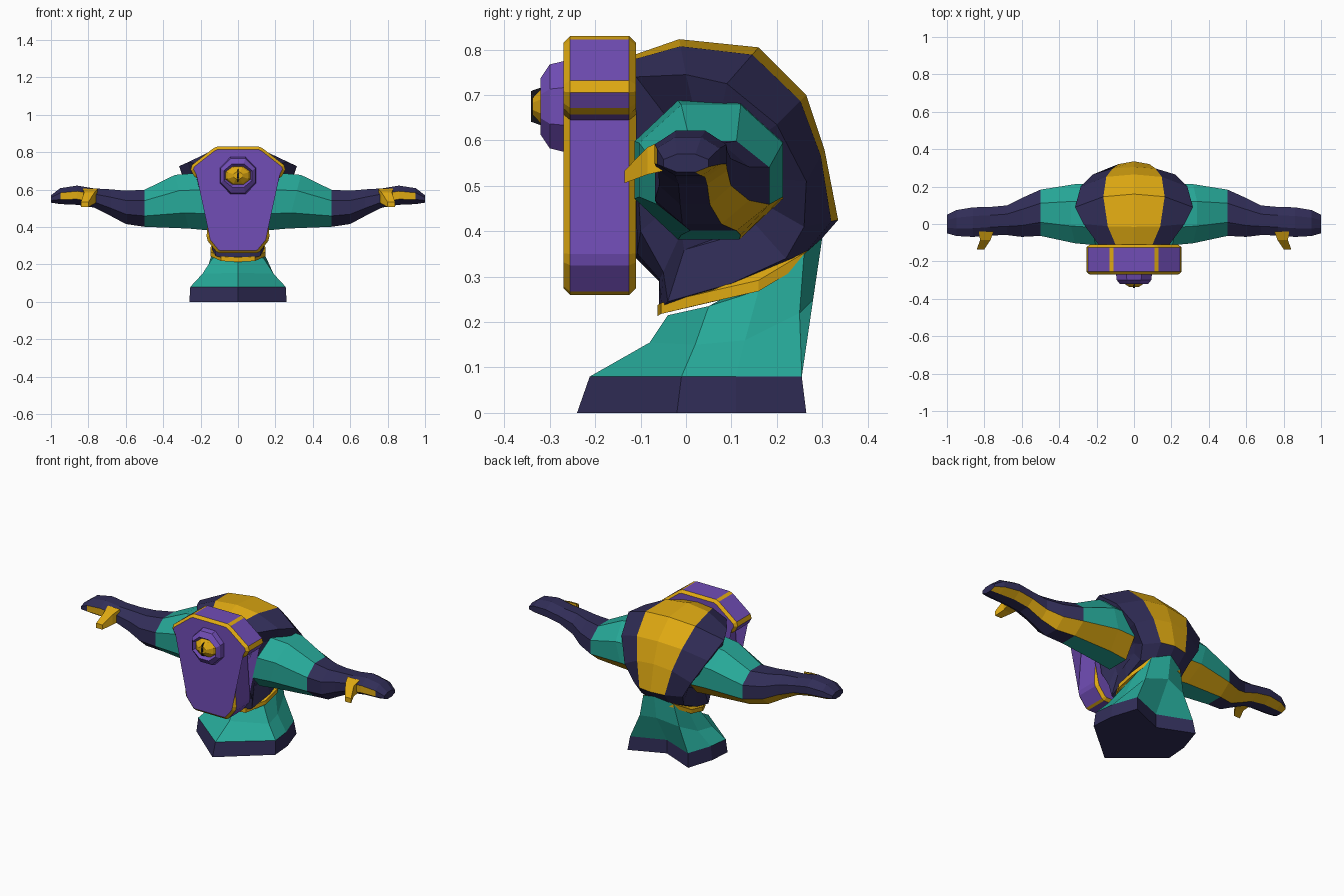
import bpy, bmesh, math

if "Cube" in bpy.data.objects:
    bpy.data.objects.remove(bpy.data.objects["Cube"])

COLOURS = {"navy": (0.03, 0.026, 0.095), "teal": (0.02, 0.40, 0.32), "purple": (0.165, 0.075, 0.47),
           "gold": (0.74, 0.40, 0.006), "black": (0.008, 0.008, 0.012)}
NAMES = list(COLOURS)
MATS = []
for n, c in COLOURS.items():
    m = bpy.data.materials.new(n)
    m.diffuse_color = (*c, 1)
    m.use_nodes = True
    m.node_tree.nodes["Principled BSDF"].inputs["Base Color"].default_value = m.diffuse_color
    MATS.append(m)


def loft(name, rings, rule, caps=(None, None)):
    """Skin equal-length rings; rule(ring, side) gives a colour; caps colour the ends."""
    bm = bmesh.new()
    rows = [[bm.verts.new(p) for p in r] for r in rings]
    n = len(rows[0])
    for i in range(len(rows) - 1):
        for j in range(n):
            k = (j + 1) % n
            f = bm.faces.new((rows[i][j], rows[i][k], rows[i + 1][k], rows[i + 1][j]))
            f.material_index = NAMES.index(rule(i, j))
    for row, colour in ((rows[0], caps[0]), (rows[-1], caps[1])):
        if colour:
            f = bm.faces.new(row)
            f.material_index = NAMES.index(colour)
            if n > 8:
                bmesh.ops.triangulate(bm, faces=[f], ngon_method='EAR_CLIP')
    bmesh.ops.recalc_face_normals(bm, faces=bm.faces)
    mesh = bpy.data.meshes.new(name)
    bm.to_mesh(mesh)
    bm.free()
    for m in MATS:
        mesh.materials.append(m)
    ob = bpy.data.objects.new(name, mesh)
    bpy.context.collection.objects.link(ob)
    return ob


def mirror_half(half):
    """Complete an outline whose first and last points lie on x = 0."""
    return half + [(-x, y, z) for x, y, z in reversed(half[1:-1])]


# Hunched body: centre profile (y, z), then shoulder profile (x, y, z)
BODY = [(-.11, .79, .19, -.11, .74), (-.015, .823, .27, 0, .745), (.16, .805, .315, .09, .725),
        (.265, .70, .285, .20, .635), (.305, .58, .22, .265, .51), (.335, .425, .16, .26, .41),
        (.265, .345, .14, .22, .34), (.10, .265, .14, .10, .285), (-.06, .225, .12, -.04, .245),
        (-.06, .29, .13, -.05, .31), (-.11, .34, .14, -.10, .40), (-.11, .56, .16, -.11, .58)]


def body_ring(s, level):
    ring = []
    for y0, z0, x2, y2, z2 in BODY:
        if level == 1:      # edge of the back stripe
            p = (.52 * x2, y0 + .2 * (y2 - y0), z0 + .2 * (z2 - z0))
        elif level == 2:    # shoulder edge
            p = (x2, y2, z2)
        elif level == 3:    # inside the arm root
            p = (.9 * x2, y2 + .4 * (.05 - y2), z2 + .4 * (.53 - z2))
        else:
            p = (0, y0, z0)
        ring.append((s * p[0], p[1], p[2]))
    return ring


body_rings = [body_ring(-1, k) for k in (3, 2, 1)] + [body_ring(1, k) for k in (0, 1, 2, 3)]
loft("body", body_rings, lambda i, j: "gold" if i in (2, 3) and j < 5 else "navy", ("navy", "navy"))

# Arms: x, lean of ring, centre y, centre z, radius y, radius z
ARM = [(.19, .04, .05, .535, .165, .155), (.30, .04, .055, .535, .16, .145), (.50, 0, .06, .50, .125, .10),
       (.60, 0, .035, .505, .105, .09), (.68, 0, .02, .53, .08, .072), (.77, 0, .015, .555, .077, .052),
       (.86, 0, .01, .57, .08, .052), (.95, 0, .005, .565, .07, .043), (1.0, 0, 0, .55, .05, .02)]


def arm_colour(i, j):
    if j == 7 or (j == 4 and i in (5, 6)):
        return "gold"
    return "teal" if i < 2 else "navy"


for s, side in ((1, "right"), (-1, "left")):
    rings = []
    for x, lean, y, z, ry, rz in ARM:
        angles = [math.radians(45 * j - 22.5) for j in range(8)]
        rings.append([(s * (x + lean * math.sin(a)), y + 1.07 * ry * math.cos(a),
                       z + 1.07 * rz * math.sin(a)) for a in angles])
    loft(side + "_arm", rings, arm_colour, ("teal", "navy"))
    # Thumb pointing forward from the hand
    thumb = []
    for x, y, z, w, h in ((.79, -.04, .57, .04, .035), (.795, -.085, .555, .028, .03), (.82, -.135, .52, .02, .014)):
        thumb.append([(s * (x + a * w), y, z + b * h) for a, b in ((-1, -1), (1, -1), (1, 1), (-1, 1))])
    loft(side + "_thumb", thumb, lambda i, j: "gold", ("gold", "gold"))

# Flared robe on a notched base
base = mirror_half([(0, -.24, 0), (.26, -.02, 0), (.25, .11, 0), (.2, .265, 0), (0, .18, 0)])
hem = mirror_half([(0, -.212, .08), (.255, -.01, .08), (.24, .11, .08), (.19, .255, .08), (0, .18, .08)])
waist = mirror_half([(0, -.08, .155), (.19, .02, .15), (.17, .13, .16), (.13, .25, .22), (0, .28, .25)])
neck = mirror_half([(0, -.04, .215), (.135, .05, .235), (.135, .16, .27), (.10, .26, .35), (0, .30, .385)])
loft("robe", [base, hem, waist, neck], lambda i, j: "navy" if i == 0 else "teal", ("navy", "teal"))

# Tilted waist band
band = []
for dz in (-.012, .012):
    band.append(mirror_half([(0, -.063, .225 + dz), (.09, -.055, .23 + dz), (.147, .05, .255 + dz),
                             (.147, .16, .28 + dz), (.10, .26, .34 + dz), (0, .285, .36 + dz)]))
loft("waist_band", band, lambda i, j: "gold", ("gold", "gold"))

# Mask plate: right half outline from the top down, gold on the corner trims
HALF = [(.11, .83), (.13, .822), (.246, .732), (.254, .706), (.235, .672), (.215, .657), (.145, .645),
        (.168, .35), (.162, .325), (.115, .267), (.10, .26)]
OUT = HALF + [(-x, z) for x, z in reversed(HALF)]


def inset(points, d):
    """Offset a clockwise outline inwards by d."""
    res = []
    for i, (x, z) in enumerate(points):
        (ax, az), (bx, bz) = points[i - 1], points[(i + 1) % len(points)]
        n1 = ((z - az), -(x - ax))
        n2 = ((bz - z), -(bx - x))
        l1, l2 = math.hypot(*n1), math.hypot(*n2)
        u1, u2 = (n1[0] / l1, n1[1] / l1), (n2[0] / l2, n2[1] / l2)
        k = d / (1 + u1[0] * u2[0] + u1[1] * u2[1])
        res.append((x + k * (u1[0] + u2[0]), z + k * (u1[1] + u2[1])))
    return res


IN = inset(OUT, .015)
mask_rings = [[(x, y, z) for x, z in pts] for y, pts in ((-.27, IN), (-.255, OUT), (-.125, OUT), (-.11, IN))]
trim = {0, 2, 4, 9}
trim |= {20 - j for j in trim}
loft("mask", mask_rings, lambda i, j: "gold" if i != 1 or j in trim else "purple", ("purple", "purple"))


# Eye: raised socket, faceted eyeball and slit pupil
def oval(y, rx, rz, n=8, turn=22.5):
    return [(rx * math.cos(math.radians(360 * j / n + turn)), y,
             .675 + rz * math.sin(math.radians(360 * j / n + turn))) for j in range(n)]


loft("eye_socket", [oval(-.262, .105, .11), oval(-.30, .10, .10), oval(-.32, .082, .068), oval(-.298, .07, .052)],
     lambda i, j: "purple", (None, "purple"))
loft("eyeball", [oval(-.295, .075, .055), oval(-.315, .062, .046), oval(-.338, .026, .02)],
     lambda i, j: "gold", (None, "gold"))
loft("pupil", [oval(-.312, .011, .044, 4, 0), oval(-.341, .006, .034, 4, 0)],
     lambda i, j: "black", (None, "black"))
